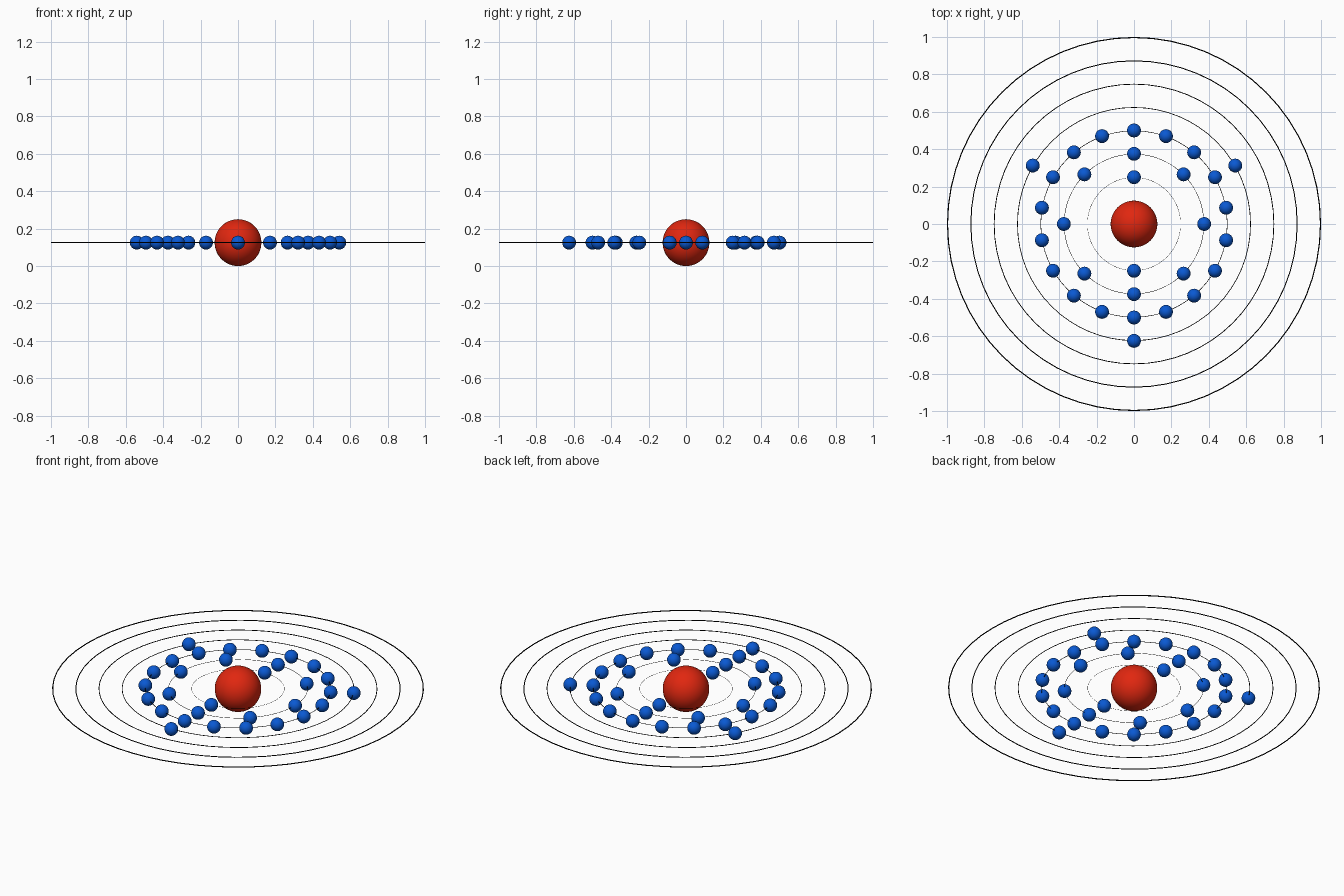
import bpy
from math import radians, cos, sin

if "Cube" in bpy.data.objects:
    bpy.data.objects.remove(bpy.data.objects["Cube"])

Z = 0.125            # height of the orbital plane
STEP = 0.125         # spacing between shells
ELECTRON_R = 0.037
RING_RATIO = 0.003   # ring thickness grows with its radius


def material(name, rgb):
    m = bpy.data.materials.new(name)
    m.diffuse_color = (*rgb, 1)
    m.use_nodes = True
    m.node_tree.nodes["Principled BSDF"].inputs["Base Color"].default_value = m.diffuse_color
    return m


RED = material("red", (0.75, 0.02, 0.005))
BLUE = material("blue", (0.003, 0.1, 0.65))
BLACK = material("black", (0.0, 0.0, 0.0))


def finish(name, mat):
    ob = bpy.context.object
    ob.name = name
    ob.data.materials.append(mat)
    bpy.ops.object.shade_smooth()
    return ob


def ball(name, radius, loc, mat, segments):
    bpy.ops.mesh.primitive_uv_sphere_add(
        segments=segments, ring_count=segments // 2, radius=radius, location=loc)
    return finish(name, mat)


# Nucleus
ball("nucleus", 0.125, (0, 0, Z), RED, 48)

# Seven orbit rings, each a thin torus
for i in range(7):
    r = STEP * (i + 2)
    minor = r * RING_RATIO
    bpy.ops.mesh.primitive_torus_add(
        major_radius=r - minor, minor_radius=minor,
        major_segments=64, minor_segments=8, location=(0, 0, Z))
    finish(f"orbit_ring_{i + 1}", BLACK)

# Electrons: (count, start angle) for each filled shell
for i, (count, start) in enumerate([(2, 90), (8, 90), (18, 90), (3, -90)]):
    r = STEP * (i + 2)
    for k in range(count):
        a = radians(start + 360 * k / count)
        ball(f"electron_{i + 1}_{k + 1}", ELECTRON_R,
             (r * cos(a), r * sin(a), Z), BLUE, 24)
